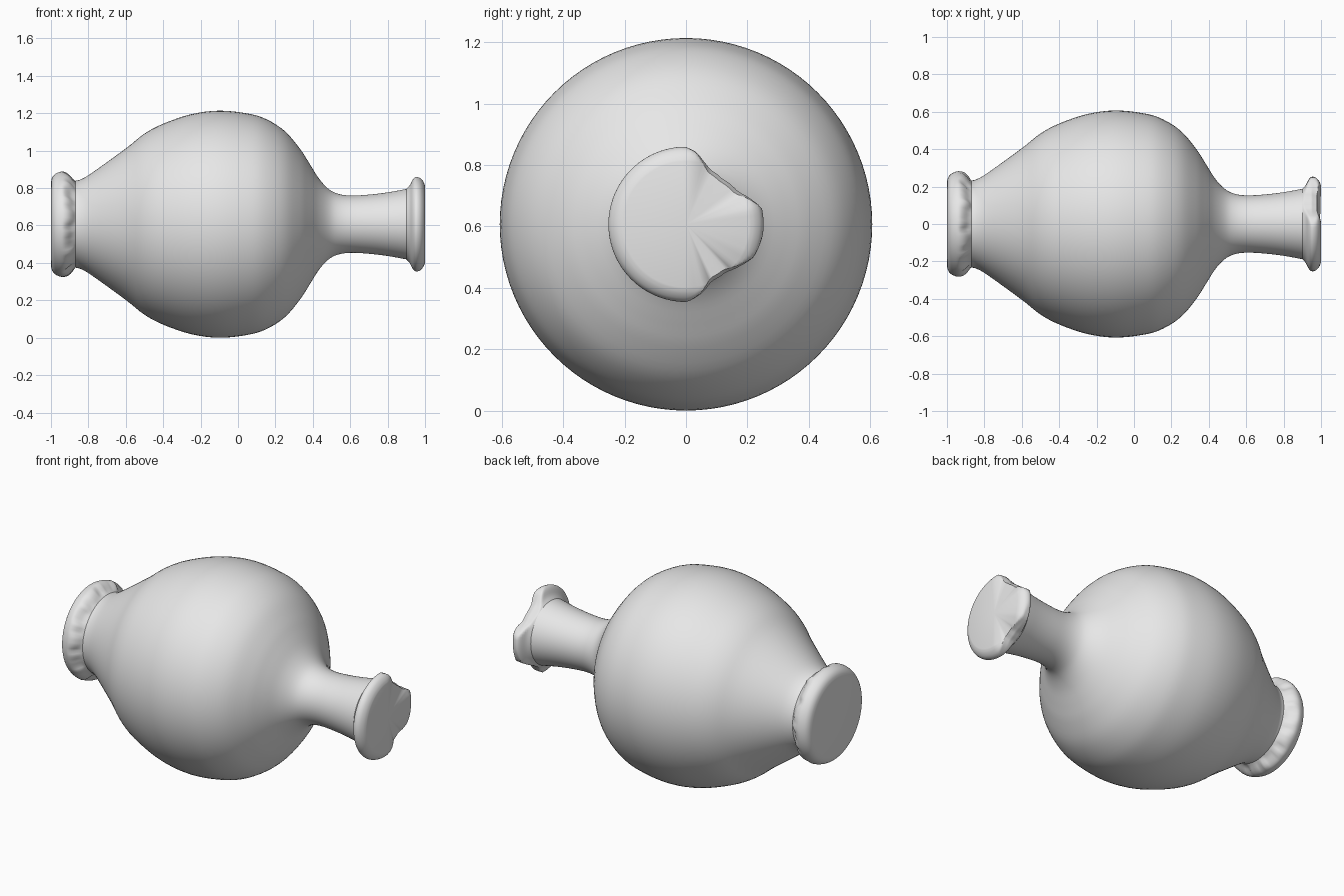
import bpy, bmesh, math
from mathutils import Vector

cube = bpy.data.objects.get("Cube")
if cube:
    bpy.data.objects.remove(cube, do_unlink=True)

SEGMENTS = 96
AXIS_Z = 0.607

clay = bpy.data.materials.new("pale grey clay")
clay.use_nodes = True
clay.diffuse_color = (0.8, 0.8, 0.8, 1)
clay.node_tree.nodes["Principled BSDF"].inputs["Base Color"].default_value = (0.8, 0.8, 0.8, 1)

# Profiles as (x along the axis, radius)
FOOT = [(-1.0, 0.225), (-0.993, 0.25), (-0.975, 0.27), (-0.94, 0.282),
        (-0.912, 0.272), (-0.885, 0.245), (-0.87, 0.232)]
BODY = [(-0.87, 0.232), (-0.84, 0.24), (-0.78, 0.275), (-0.6, 0.405), (-0.5, 0.484),
        (-0.4, 0.537), (-0.25, 0.588), (-0.1, 0.607), (0.05, 0.592), (0.15, 0.562),
        (0.25, 0.498), (0.33, 0.405), (0.38, 0.328), (0.43, 0.248), (0.48, 0.192),
        (0.53, 0.164), (0.6, 0.153), (0.7, 0.158), (0.8, 0.17), (0.9, 0.188)]
LIP = [(0.9, 0.188), (0.918, 0.208), (0.935, 0.24), (0.952, 0.253),
       (0.975, 0.246), (0.992, 0.226), (1.0, 0.205)]

# Broken outline of the lip: (degrees from the back, radius limit)
CHIPS = [(-90, 0.255), (-77, 0.23), (-66, 0.203), (-50, 0.203), (-38, 0.222),
         (-26, 0.245), (-14, 0.25), (0, 0.256), (11, 0.256), (20, 0.23), (32, 0.2),
         (52, 0.19), (66, 0.195), (74, 0.212), (82, 0.238), (92, 0.255)]


def smooth_profile(points, steps):
    """Catmull-Rom curve through the profile points."""
    pts = [Vector(p) for p in points]
    pts = [2 * pts[0] - pts[1]] + pts + [2 * pts[-1] - pts[-2]]
    out = []
    for a, b, c, d in zip(pts, pts[1:], pts[2:], pts[3:]):
        for i in range(steps):
            t = i / steps
            out.append(0.5 * (2 * b + (c - a) * t + (2 * a - 5 * b + 4 * c - d) * t * t
                              + (3 * b - a - 3 * c + d) * t ** 3))
    return out + [pts[-2]]


def chip_radius(angle):
    deg = (math.degrees(angle) + 180) % 360 - 180
    for (a, ra), (b, rb) in zip(CHIPS, CHIPS[1:]):
        if a <= deg <= b:
            return ra + (rb - ra) * (deg - a) / (b - a)
    return 1.0


def worn_foot(x, r, angle):
    """Slightly ragged shoulder behind the foot flange."""
    wear = max(0, min(1, (x + 0.95) / 0.04)) * max(0, min(1, (-0.87 - x) / 0.02))
    wave = math.sin(7 * angle) + 0.7 * math.sin(17 * angle + 1) + 0.5 * math.sin(29 * angle)
    return x + 0.005 * wear * wave, r + 0.002 * wear * wave


def broken_lip(x, r, angle):
    """Cut the flare back where pieces of the lip are missing."""
    limit = chip_radius(angle)
    missing = max(0, min(1, (0.25 - limit) / 0.05))
    tip = max(0, (x - 0.95) / 0.05)
    return x - 0.022 * missing * tip, min(r, limit - 0.012 * tip * missing)


def plain(x, r, angle):
    return x, r


def lathe(name, profile, shape=plain, cap_start=False, cap_end=False):
    bm = bmesh.new()
    rings = []
    for px, pr in profile:
        ring = []
        for i in range(SEGMENTS):
            angle = math.tau * i / SEGMENTS
            x, r = shape(px, pr, angle)
            ring.append(bm.verts.new((x, r * math.cos(angle), AXIS_Z + r * math.sin(angle))))
        rings.append(ring)
    for low, high in zip(rings, rings[1:]):
        for i in range(SEGMENTS):
            j = (i + 1) % SEGMENTS
            bm.faces.new((low[i], low[j], high[j], high[i]))
    # Closed ends as fans around a centre point
    for ring, wanted in ((rings[0], cap_start), (rings[-1], cap_end)):
        if wanted:
            x = sum(v.co.x for v in ring) / SEGMENTS
            centre = bm.verts.new((x, 0, AXIS_Z))
            for i in range(SEGMENTS):
                j = (i + 1) % SEGMENTS
                face = (ring[j], ring[i], centre) if ring is rings[0] else (ring[i], ring[j], centre)
                bm.faces.new(face)
    bm.normal_update()
    mesh = bpy.data.meshes.new(name)
    bm.to_mesh(mesh)
    bm.free()
    mesh.materials.append(clay)
    obj = bpy.data.objects.new(name, mesh)
    bpy.context.collection.objects.link(obj)
    bpy.ops.object.select_all(action='DESELECT')
    obj.select_set(True)
    bpy.context.view_layer.objects.active = obj
    bpy.ops.object.shade_smooth_by_angle(angle=math.radians(40))
    return obj


# Vase lying on its side: foot, belly with neck, chipped mouth
lathe("foot", smooth_profile(FOOT, 3), worn_foot, cap_start=True)
lathe("belly_and_neck", smooth_profile(BODY, 4))
lathe("broken_lip", smooth_profile(LIP, 3), broken_lip, cap_end=True)
